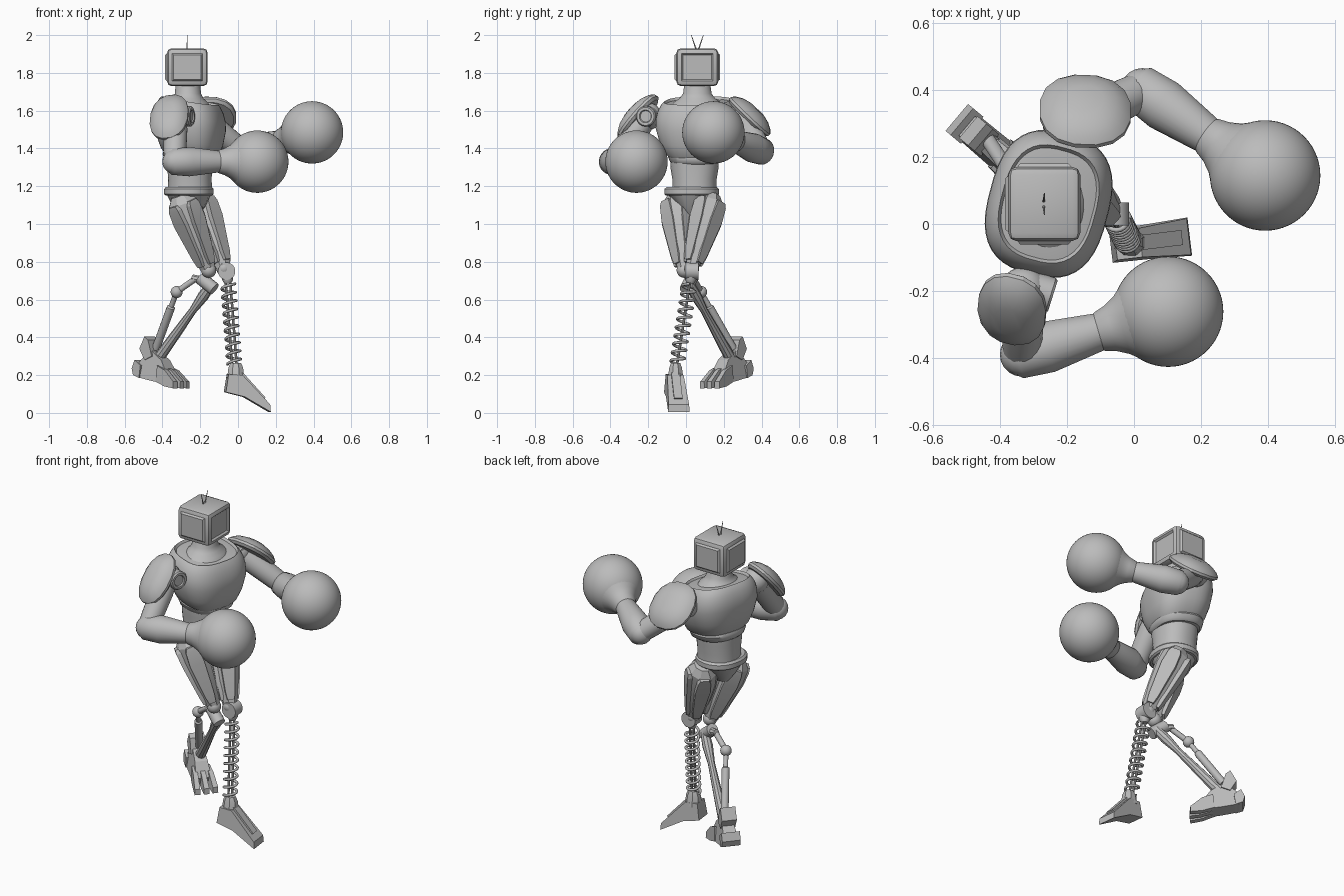
import bpy, bmesh, math
from mathutils import Vector, Matrix

if "Cube" in bpy.data.objects:
    bpy.data.objects.remove(bpy.data.objects["Cube"])

metal = bpy.data.materials.new("grey_metal")
metal.use_nodes = True
GREY = (0.5, 0.5, 0.5, 1)
metal.diffuse_color = GREY
metal.node_tree.nodes["Principled BSDF"].inputs["Base Color"].default_value = GREY


def finish(name, bm, angle=35):
    bmesh.ops.recalc_face_normals(bm, faces=bm.faces)
    mesh = bpy.data.meshes.new(name)
    bm.to_mesh(mesh)
    bm.free()
    mesh.materials.append(metal)
    mesh.shade_smooth()
    mesh.set_sharp_from_angle(angle=math.radians(angle))
    obj = bpy.data.objects.new(name, mesh)
    bpy.context.collection.objects.link(obj)


def frame(a, b, side=(1, 0, 0)):
    """Matrix at a, with z towards b and x close to side."""
    z = (Vector(b) - Vector(a)).normalized()
    x = Vector(side)
    x = (x - x.dot(z) * z).normalized()
    m = Matrix((x, z.cross(x), z)).transposed().to_4x4()
    m.translation = Vector(a)
    return m


def loft(name, rings, m=Matrix(), sides=28, power=1, tilt=0, angle=35):
    """Closed skin over rings of (height, x radius, y radius)."""
    bm = bmesh.new()
    loops = []
    for z, rx, ry in rings:
        loop = []
        for i in range(sides):
            t = math.tau * (i + 0.5) / sides
            c, s = math.cos(t), math.sin(t)
            x = rx * math.copysign(abs(c) ** power, c)
            y = ry * math.copysign(abs(s) ** power, s)
            loop.append(bm.verts.new(m @ Vector((x, y, z - tilt * x))))
        loops.append(loop)
    for low, high in zip(loops, loops[1:]):
        for i in range(sides):
            j = (i + 1) % sides
            bm.faces.new((low[i], low[j], high[j], high[i]))
    bm.faces.new(loops[0])
    bm.faces.new(loops[-1])
    finish(name, bm, angle)


def limb(name, a, b, profile, side=(1, 0, 0), flat=1, sides=20, angle=35):
    length = (Vector(b) - Vector(a)).length
    rings = [(t * length, r, r * flat) for t, r in profile]
    loft(name, rings, frame(a, b, side), sides, angle=angle)


def rod(name, a, b, r, sides=14):
    limb(name, a, b, [(0, r), (1, r)], sides=sides)


def ball(name, centre, r, seg=20):
    bm = bmesh.new()
    bmesh.ops.create_uvsphere(bm, u_segments=seg, v_segments=seg // 2, radius=r,
                              matrix=Matrix.Translation(centre))
    finish(name, bm)


def prism(name, outline, width, m, top=1.0):
    """Side outline (x, z) extruded across y; width shrinks to top with height."""
    bm = bmesh.new()
    zs = [p[1] for p in outline]
    span = max(zs) - min(zs)
    ends = []
    for sign in (-1, 1):
        ends.append([bm.verts.new(m @ Vector((x, sign * width / 2 *
                    (1 + (top - 1) * (z - min(zs)) / span), z))) for x, z in outline])
    n = len(outline)
    for i in range(n):
        j = (i + 1) % n
        bm.faces.new((ends[0][i], ends[0][j], ends[1][j], ends[1][i]))
    for e in ends:
        bm.faces.new(e)
    finish(name, bm, 20)


# Head: bevelled box, raised side panels, sunken screen
bm = bmesh.new()
bmesh.ops.create_cube(bm, size=1, matrix=Matrix.Translation((-0.268, 0.06, 1.83))
                      @ Matrix.Diagonal((0.215, 0.222, 0.2, 1)))
bmesh.ops.bevel(bm, geom=bm.edges[:], offset=0.024, segments=2, affect='EDGES', profile=0.5)
bm.normal_update()
for f in [f for f in bm.faces if f.calc_area() > 0.015 and abs(f.normal.z) < 0.5]:
    screen = f.normal.x > 0.5
    bmesh.ops.inset_individual(bm, faces=[f], thickness=0.004, depth=0)
    bmesh.ops.inset_individual(bm, faces=[f], thickness=0.012, depth=-0.01 if screen else 0.01)
finish("head", bm, 30)
for i, s in enumerate((-1, 1)):
    limb(f"antenna_{i}", (-0.27, 0.06 + s * 0.005, 1.92), (-0.268, 0.06 + s * 0.032, 2.0),
         [(0, 0.004), (1, 0.0015)], sides=6)

# Torso: neck, chest with collar, rib ring, waist, belt, pelvis
body = Matrix.Translation((-0.255, 0.06, 0)) @ Matrix.Rotation(math.radians(-15), 4, 'Z')
hips = Matrix.Translation((-0.26, 0.03, 0)) @ Matrix.Rotation(math.radians(-10), 4, 'Z')
loft("neck", [(1.62, .12, .15), (1.645, .105, .125), (1.665, .082, .095), (1.69, .07, .076),
              (1.75, .064, .068)], Matrix.Translation((-0.265, 0.06, 0)))
loft("chest", [(1.35, .12, .13), (1.38, .145, .165), (1.44, .166, .195), (1.52, .18, .217),
               (1.57, .178, .215), (1.61, .167, .205), (1.64, .153, .188), (1.653, .142, .174),
               (1.64, .134, .165), (1.645, .1, .125)], body, 40, 0.75, 0.16)
loft("rib_ring", [(1.325, .122, .13), (1.335, .133, .144), (1.36, .14, .154), (1.375, .135, .15)],
     body, 40, 0.85, 0.08)
waist = Matrix.Translation((-0.255, 0.045, 0))
loft("waist", [(1.16, .118, .118), (1.24, .116, .118), (1.30, .119, .128), (1.36, .12, .13)], waist, 32, 0.9)
loft("belt", [(1.15, .12, .135), (1.158, .13, .145), (1.185, .13, .145), (1.197, .12, .13)], hips, 32, 0.9)
loft("pelvis", [(1.04, .045, .03), (1.09, .085, .065), (1.16, .118, .13)], hips, 16, 0.9)


# Arms: joint, armour pad, upper arm, elbow, forearm, boxing glove
def arm(label, shoulder, elbow, glove, pad, pad_normal, pad_side, pad_size, hub):
    ball(label + "_shoulder_joint", shoulder, 0.072, 24)
    hub = Vector(hub)
    front = Vector((0.95, -0.3, 0))
    limb(label + "_shoulder_hub", hub - front * 0.05, hub + front * 0.05,
         [(0, .054), (.93, .054), (1, .048), (1, .034), (.93, .03)], sides=24)
    w, h = pad_size
    m = frame(pad, Vector(pad) + Vector(pad_normal), pad_side)
    loft(label + "_shoulder_pad", [(z, w * k, h * k) for z, k in
         ((-.035, .9), (-.022, 1), (-.008, 1), (.01, .88), (.028, .66), (.04, .38))],
         m, 16, 0.88, angle=25)
    limb(label + "_upper_arm", shoulder, elbow, [(0, .055), (.3, .064), (.8, .06), (1, .056)])
    ball(label + "_elbow", elbow, 0.066)
    a, g = Vector(elbow), Vector(glove)
    d = (g - a).normalized()
    limb(label + "_forearm", a - d * 0.045, g,
         [(0, .045), (.06, .07), (.25, .078), (.5, .062), (.62, .054)], sides=24)
    limb(label + "_glove_cuff", g - d * 0.225, g - d * 0.11,
         [(0, .05), (.1, .06), (.4, .071), (.7, .09), (1, .121)], sides=32)
    ball(label + "_glove", glove, 0.165, 56)


arm("front_arm", (-.33, -.2, 1.57), (-.335, -.39, 1.33), (.102, -.262, 1.33),
    (-.368, -.265, 1.575), (-.25, -.7, .62), (1, -.1, 0), (.105, .152), (-.29, -.2, 1.57))
arm("back_arm", (-.2, .29, 1.57), (.025, .4, 1.385), (.392, .145, 1.485),
    (-.145, .347, 1.58), (.05, .68, .72), (0, .7, -.7), (.145, .138), (-.19, .28, 1.57))


# Thighs: faceted core with tapered armour plates around it
def thigh(label, hip, knee):
    n = (Vector(knee) - Vector(hip)).length
    limb(label + "_thigh", hip, knee, [(-.06, .05), (.05, .084), (.28, .09), (.65, .07), (.98, .042)],
         flat=.85, sides=8, angle=15)
    for i in range(4):
        m = frame(hip, knee) @ Matrix.Rotation(math.tau * (i + .5) / 4, 4, 'Z')
        lean = Matrix.Rotation(math.radians(-5), 4, 'Y')
        loft(f"{label}_thigh_plate_{i}", [(n * t, .025 * k, .06 * k) for t, k in
             ((.04, .6), (.1, .85), (.3, 1), (.8, .65), (.92, .45))],
             m @ Matrix.Translation((.075, 0, 0)) @ lean, 4, angle=15)
    ball(label + "_knee", knee, 0.04)


thigh("front_leg", (-.3, -.055, 1.13), (-.155, -.01, .755))
thigh("back_leg", (-.205, .135, 1.13), (-.075, .03, .765))

# Spring leg: knee axle, coil, inner rods, ankle
top, low = Vector((-.055, .025, .72)), Vector((-.018, -.05, .24))
rod("spring_knee_axle", (-.06, -.005, .75), (-.06, .065, .75), .046, 20)
limb("spring_top_cap", top + Vector((0, 0, .03)), top - Vector((0, 0, .035)), [(0, .03), (.7, .03), (1, .018)])
m = frame(top, low)
length = (low - top).length
for i, s in enumerate((-1, 1)):
    off = m.to_3x3() @ Vector((s * .012, 0, 0))
    rod(f"spring_rod_{i}", top + off, low + off, .007, 10)
curve = bpy.data.curves.new("spring_coil", 'CURVE')
curve.dimensions = '3D'
curve.bevel_depth = 0.0075
curve.bevel_resolution = 2
spline = curve.splines.new('POLY')
turns, steps = 9.5, 20
count = int(turns * steps)
spline.points.add(count)
for i, p in enumerate(spline.points):
    t = math.tau * i / steps
    p.co = (*(m @ Vector((.036 * math.cos(t), .036 * math.sin(t), .04 + (length - .06) * i / count))), 1)
curve.materials.append(metal)
bpy.context.collection.objects.link(bpy.data.objects.new("spring_coil", curve))
loft("spring_ankle", [(.18, .05, .045), (.24, .042, .036), (.265, .03, .026)],
     Matrix.Translation((-.012, -.055, 0)), 8, angle=20)

# Planted foot: tapered wedge with raised instep strip
foot = Matrix.Translation((0, -.058, 0)) @ Matrix.Rotation(math.radians(7), 4, 'Z')
prism("planted_foot", [(-.07, .11), (-.055, .205), (.02, .2), (.165, .045), (.168, .005), (.03, .085)],
      .115, foot, .75)
prism("planted_instep", [(-.04, .2), (-.03, .222), (.025, .212), (.145, .08), (.13, .07), (.02, .19)],
      .045, foot)

# Raised lower leg: knee bracket, main shin, piston with joint
rod("knee_bracket", (-.2, .03, .715), (-.125, .0, .655), .035, 12)
limb("bracket_arm", (-.15, .01, .69), (-.24, .05, .715), [(0, .026), (1, .018)], sides=8)
ankle = (-.42, .235, .29)
limb("main_shin", (-.14, .02, .68), ankle, [(0, .024), (.15, .03), (.35, .02), (.7, .026), (1, .03)],
     sides=10)
joint = (-.325, .08, .64)
rod("piston_link", (-.225, .04, .71), joint, .016)
ball("piston_joint", joint, .032)
limb("piston", joint, (-.435, .25, .34), [(0, .014), (.25, .014), (.27, .022), (1, .022)], sides=12)

# Raised foot: heel block, sole, ankle fin and three toes
lift = Matrix.Translation((-.43, .235, 0)) @ Matrix.Rotation(math.atan2(-.643, .766), 4, 'Z')
prism("raised_sole", [(-.1, .19), (-.09, .27), (-.02, .335), (.06, .28), (.11, .2), (.09, .155), (0, .17)],
      .1, lift, .6)
prism("raised_heel", [(-.13, .235), (-.12, .2), (-.08, .185), (-.07, .25), (-.11, .28)], .105, lift)
prism("ankle_fin", [(-.085, .34), (-.05, .405), (-.025, .385), (.0, .30), (-.05, .28)], .085, lift)
for i in (-1, 0, 1):
    toe = lift @ Matrix.Rotation(i * .1, 4, 'Z') @ Matrix.Translation((0, i * .034, 0))
    prism(f"raised_toe_{i + 2}", [(.04, .165), (.05, .25), (.11, .225), (.175, .165), (.175, .13), (.11, .14)],
          .032, toe, .8)
